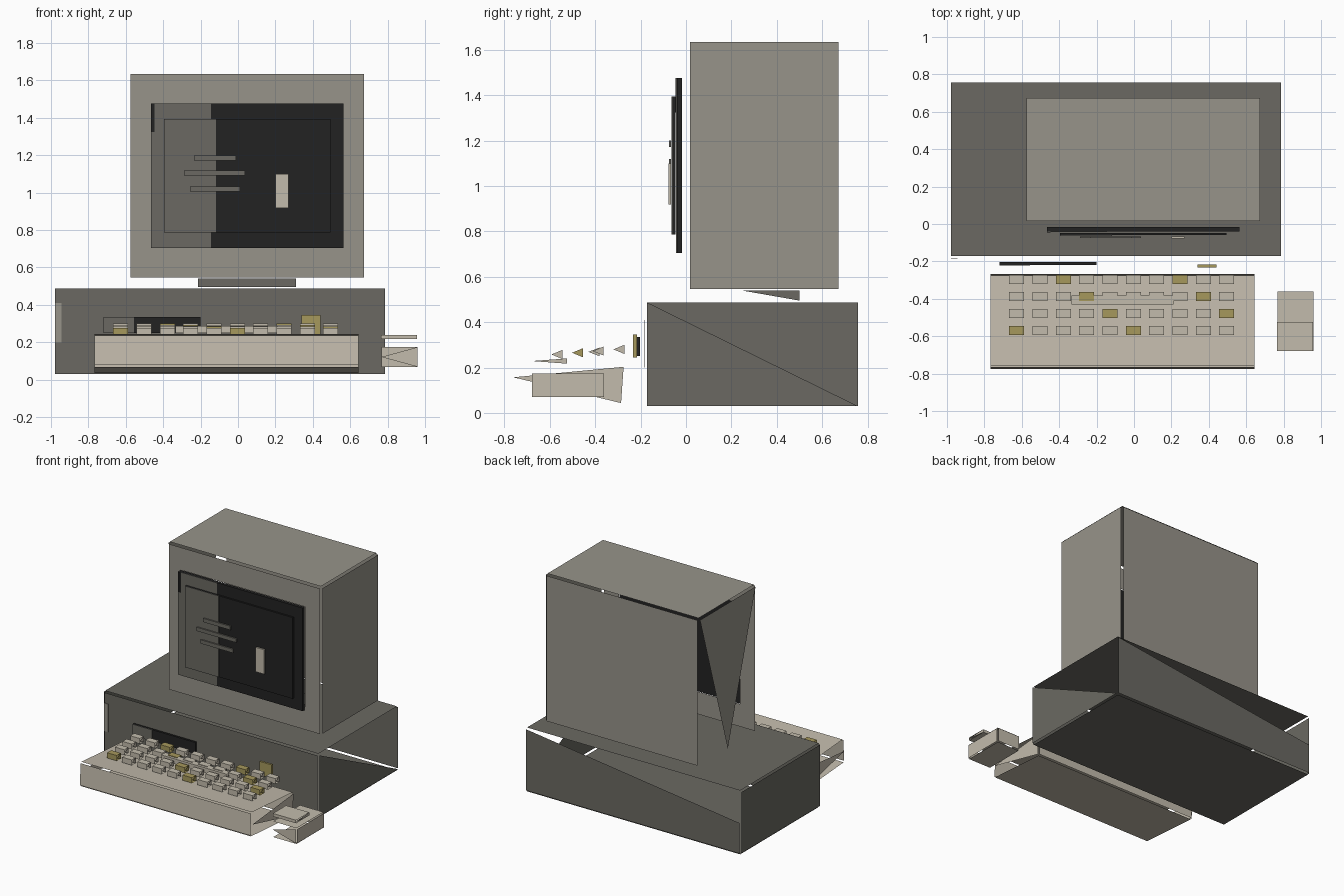
import bpy
import bmesh
from math import radians
from mathutils import Matrix, Vector

if "Cube" in bpy.data.objects:
    bpy.data.objects.remove(bpy.data.objects["Cube"], do_unlink=True)


def material(name, rgb):
    mat = bpy.data.materials.new(name)
    mat.use_nodes = True
    mat.diffuse_color = (*rgb, 1)
    mat.node_tree.nodes["Principled BSDF"].inputs["Base Color"].default_value = (*rgb, 1)
    return mat


DARK_GREY = material("dark grey", (0.145, 0.141, 0.122))
WARM_GREY = material("warm grey", (0.31, 0.295, 0.255))
BEIGE = material("beige", (0.545, 0.50, 0.413))
OCHRE = material("ochre", (0.38, 0.314, 0.107))
BLACK = material("black", (0.016, 0.016, 0.016))

# Panel outlines in the unit square of a side
FULL = [[(0, 0), (1, 0), (1, 1), (0, 1)]]
POINTED = [[(0, 0.5), (1, 0), (1, 1)]]
SIDES = {"left": (0, 1), "right": (0, 0), "back": (1, 1),
         "front": (1, 0), "top": (2, 1), "bottom": (2, 0)}


def panel_box(name, lo, hi, mat, gap=0.0, tilt=0.0, **shapes):
    """Box of six separate panels; gap leaves open edges, shapes replaces panels."""
    bm = bmesh.new()
    mid = (Vector(lo) + Vector(hi)) / 2
    for side, (axis, end) in SIDES.items():
        u, v = [a for a in range(3) if a != axis]
        for outline in shapes.get(side, FULL):
            verts = []
            for s, t in outline:
                p = [0, 0, 0]
                p[axis] = (lo, hi)[end][axis]
                p[u] = lo[u] + gap + s * (hi[u] - lo[u] - 2 * gap)
                p[v] = lo[v] + gap + t * (hi[v] - lo[v] - 2 * gap)
                verts.append(bm.verts.new(p))
            face = bm.faces.new(verts)
            face.normal_update()
            if face.normal[axis] * (end - 0.5) < 0:
                face.normal_flip()
    if tilt:
        bmesh.ops.rotate(bm, verts=bm.verts, cent=mid,
                         matrix=Matrix.Rotation(radians(tilt), 3, "X"))
    mesh = bpy.data.meshes.new(name)
    bm.to_mesh(mesh)
    bm.free()
    mesh.materials.append(mat)
    obj = bpy.data.objects.new(name, mesh)
    bpy.context.collection.objects.link(obj)
    return obj


def rect(u0, u1, v0, v1):
    return [(u0, v0), (u1, v0), (u1, v1), (u0, v1)]


# Computer case, with its open corner at the back left
panel_box("case", (-0.988, -0.182, 0.02), (0.795, 0.767, 0.497), DARK_GREY, 0.01,
          left=[[(0, 0), (1, 0), (0, 1)]],
          back=[[(0, 0), (1, 0), (1, 1), (0, 0.5)]])
panel_box("case_edge_patch", (-0.978, -0.185, 0.2), (-0.945, -0.182, 0.41), WARM_GREY)

# Drive slot and power button
panel_box("drive_slot", (-0.718, -0.218, 0.25), (-0.2, -0.202, 0.335), BLACK)
panel_box("drive_slot_end", (-0.718, -0.221, 0.25), (-0.555, -0.218, 0.335), DARK_GREY)
panel_box("power_button", (0.34, -0.233, 0.245), (0.44, -0.217, 0.345), OCHRE)

# Monitor stand
wedge = [[(0, 1), (1, 1), (1, 0)]]
panel_box("monitor_stand", (-0.213, 0.243, 0.495), (0.31, 0.5, 0.54), DARK_GREY,
          left=wedge, right=wedge)

# Monitor housing, open below and framed around the screen
frame = [rect(0, 0.1, 0, 1), rect(0.9, 1, 0, 1),
         rect(0.1, 0.9, 0, 0.155), rect(0.1, 0.9, 0.845, 1)]
panel_box("monitor_housing", (-0.587, 0.005, 0.535), (0.686, 0.685, 1.646), WARM_GREY, 0.012,
          front=frame, bottom=[], right=[[(0, 1), (1, 1), (0.5, 0)]])

# Screen bezel and glass, each with a paler left part
panel_box("screen_bezel", (-0.465, -0.04, 0.705), (0.563, -0.017, 1.476), BLACK)
panel_box("bezel_pale_part", (-0.465, -0.043, 0.705), (-0.144, -0.04, 1.476), DARK_GREY)
panel_box("bezel_corner", (-0.465, -0.046, 1.325), (-0.447, -0.043, 1.476), BLACK)
panel_box("screen_glass", (-0.395, -0.06, 0.787), (0.494, -0.047, 1.394), BLACK)
panel_box("glass_pale_part", (-0.395, -0.063, 0.787), (-0.117, -0.06, 1.394), DARK_GREY)

# Lines and block shown on the screen
for i, (x0, x1, z) in enumerate([(-0.235, -0.011, 1.186), (-0.288, 0.037, 1.105),
                                 (-0.256, 0.01, 1.02)]):
    panel_box(f"screen_line_{i}", (x0, -0.076, z - 0.014), (x1, -0.066, z + 0.014), DARK_GREY)
panel_box("screen_block", (0.2, -0.078, 0.918), (0.27, -0.066, 1.1), BEIGE)

# Keyboard body
panel_box("keyboard_body", (-0.774, -0.77, 0.052), (0.652, -0.272, 0.228), BEIGE, 0.008,
          tilt=-4, left=POINTED, right=POINTED)

# Keys in staggered colours
for row in range(4):
    y = -0.296 - 0.091 * row
    z = 0.28 - 0.0075 * row
    for col in range(10):
        x = -0.627 + 0.1247 * col
        panel_box(f"key_{row}_{col}", (x - 0.04, y - 0.024, z - 0.02),
                  (x + 0.04, y + 0.024, z + 0.02),
                  OCHRE if (col - row) % 5 == 2 else BEIGE,
                  left=POINTED, right=POINTED)
panel_box("space_bar", (-0.333, -0.43, 0.25), (0.212, -0.382, 0.288), BEIGE,
          left=POINTED, right=POINTED)

# Mouse and its button
panel_box("mouse_body", (0.76, -0.685, 0.063), (0.965, -0.355, 0.18), BEIGE, 0.006,
          front=POINTED, right=[])
panel_box("mouse_button", (0.765, -0.68, 0.217), (0.957, -0.525, 0.24), BEIGE,
          left=POINTED, right=POINTED)
